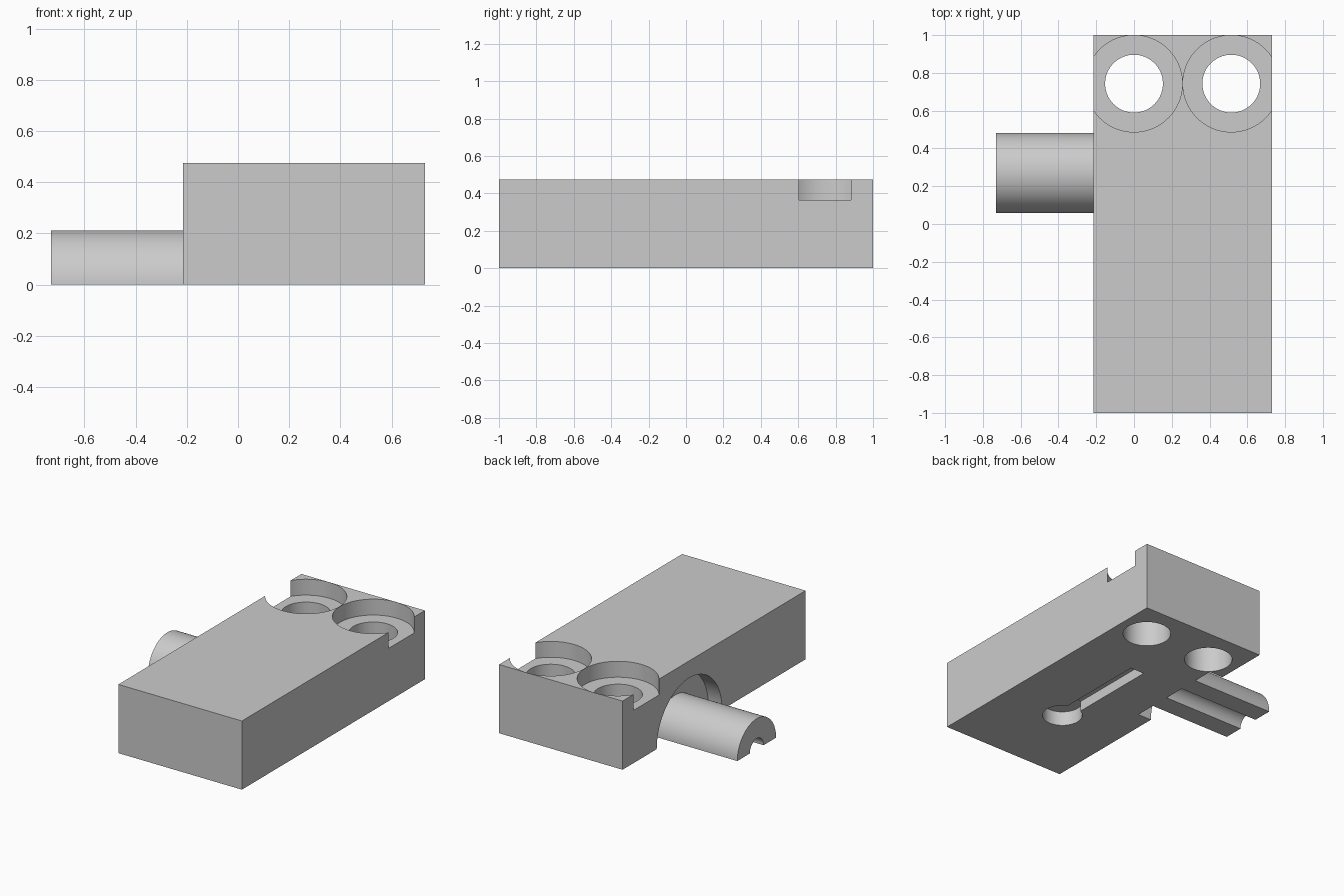
import bpy, bmesh, math
from mathutils import Matrix

cube = bpy.data.objects.get("Cube")
if cube:
    bpy.data.objects.remove(cube, do_unlink=True)

grey = bpy.data.materials.new("plain_grey")
grey.use_nodes = True
grey.diffuse_color = (0.6, 0.6, 0.6, 1)
grey.node_tree.nodes["Principled BSDF"].inputs["Base Color"].default_value = (0.6, 0.6, 0.6, 1)


def make_object(name, bm):
    bmesh.ops.recalc_face_normals(bm, faces=bm.faces)
    mesh = bpy.data.meshes.new(name)
    bm.to_mesh(mesh)
    bm.free()
    mesh.materials.append(grey)
    obj = bpy.data.objects.new(name, mesh)
    bpy.context.collection.objects.link(obj)
    return obj


def box(name, low, high):
    bm = bmesh.new()
    bmesh.ops.create_cube(bm, size=1)
    for v in bm.verts:
        v.co = [(a + b) / 2 + c * (b - a) for a, b, c in zip(low, high, v.co)]
    return make_object(name, bm)


def cylinder(name, radius, start, end, centre, axis="Z"):
    """Cylinder from start to end along Z at (x, y), or along X at (y, z)."""
    bm = bmesh.new()
    bmesh.ops.create_cone(bm, cap_ends=True, segments=96, radius1=radius,
                          radius2=radius, depth=end - start)
    mid = (start + end) / 2
    if axis == "X":
        place = Matrix.Translation((mid, *centre)) @ Matrix.Rotation(math.pi / 2, 4, "Y")
    else:
        place = Matrix.Translation((*centre, mid))
    bmesh.ops.transform(bm, matrix=place, verts=bm.verts)
    return make_object(name, bm)


def cut(target, cutter):
    mod = target.modifiers.new("cut", "BOOLEAN")
    mod.operation = "DIFFERENCE"
    mod.solver = "EXACT"
    mod.object = cutter
    bpy.context.view_layer.objects.active = target
    bpy.ops.object.modifier_apply(modifier=mod.name)
    bpy.data.objects.remove(cutter, do_unlink=True)


LEFT, RIGHT, TOP = -0.215, 0.73, 0.475
MIDDLE = (LEFT + RIGHT) / 2
PIPE_Y, FLOOR_X = 0.27, -0.11

# Main block with two counterbored through holes
block = box("block", (LEFT, -1, 0), (RIGHT, 1, TOP))
for side in (-1, 1):
    spot = (MIDDLE + side * 0.2575, 0.743)
    cut(block, cylinder("counterbore", 0.256, 0.365, 0.6, spot))
    cut(block, cylinder("through_hole", 0.153, -0.1, 0.6, spot))

# Half-round recess around the pipe
cut(block, cylinder("pipe_recess", 0.357, -0.4, FLOOR_X, (PIPE_Y, 0), "X"))

# Keyhole pocket in the underside
cut(block, box("slot", (MIDDLE - 0.053, -0.41, -0.1), (MIDDLE + 0.053, 0.34, 0.07)))
cut(block, cylinder("round_pocket", 0.128, -0.1, 0.1, (MIDDLE, -0.41)))

# Half pipe: outer and inner arcs swept along x
bm = bmesh.new()
STEPS = 48
profile = []
for radius, order in ((0.212, range(STEPS + 1)), (0.075, range(STEPS, -1, -1))):
    for i in order:
        angle = math.pi * i / STEPS
        profile.append(bm.verts.new((-0.73, PIPE_Y + radius * math.cos(angle),
                                     radius * math.sin(angle))))
face = bm.faces.new(profile)
swept = bmesh.ops.extrude_face_region(bm, geom=[face], use_keep_orig=True)
moved = [g for g in swept["geom"] if isinstance(g, bmesh.types.BMVert)]
bmesh.ops.translate(bm, verts=moved, vec=(FLOOR_X + 0.73, 0, 0))
pipe = make_object("half_pipe", bm)

# Smooth curved walls, crisp edges
bpy.ops.object.select_all(action="DESELECT")
for obj in (block, pipe):
    obj.select_set(True)
bpy.context.view_layer.objects.active = block
bpy.ops.object.shade_smooth_by_angle(angle=math.radians(30))
